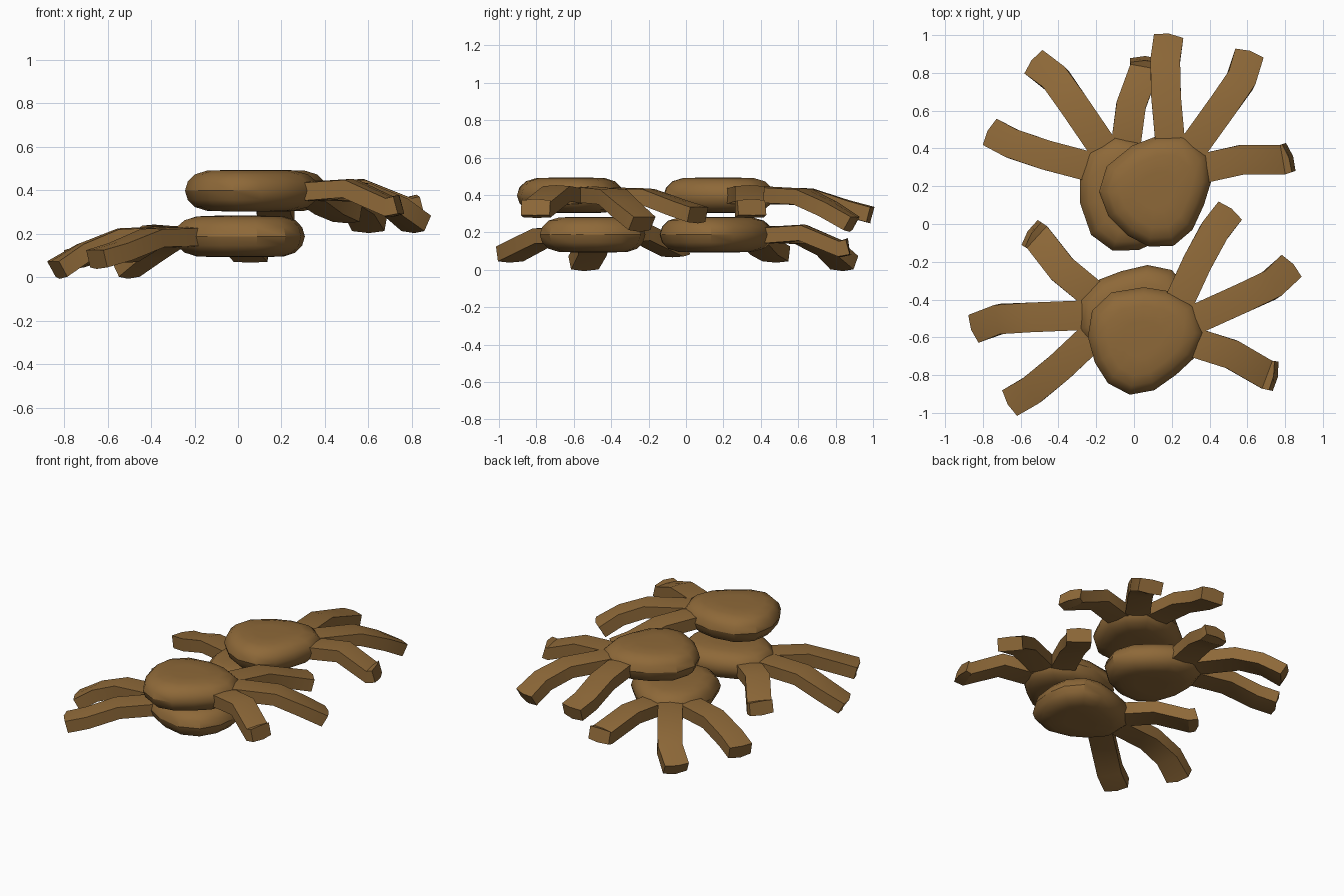
import bpy, bmesh, math
from mathutils import Vector, Matrix

if "Cube" in bpy.data.objects:
    bpy.data.objects.remove(bpy.data.objects["Cube"])

mat = bpy.data.materials.new("brown")
mat.diffuse_color = (0.27, 0.14, 0.04, 1)
mat.use_nodes = True
mat.node_tree.nodes["Principled BSDF"].inputs["Base Color"].default_value = mat.diffuse_color

# Palm outline (x, y) in the frame of one fan
OUTLINE = [(.29, .06), (.27, .20), (.15, .30), (0, .295), (-.13, .245), (-.265, .135),
           (-.305, 0), (-.255, -.13), (-.155, -.23), (-.04, -.29), (.09, -.285),
           (.19, -.2), (.25, -.07)]
# Palm section: (outline scale, height from middle)
SECTION = [(.35, .095), (.65, .092), (.84, .075), (.955, .042), (1, 0)]
MID_Z = .188

# Finger centre lines, running from inside the palm to the tip
FINGERS = {
    "long_finger": [(.08, .10, .19), (.07, .28, .185), (.05, .50, .18),
                    (.045, .69, .118), (.062, .815, .085)],
    "middle_finger": [(.10, .12, .19), (.21, .26, .19), (.35, .455, .18),
                      (.445, .59, .115), (.485, .715, .038)],
    "short_finger": [(.12, .09, .19), (.27, .13, .185), (.45, .17, .197),
                     (.665, .17, .112), (.70, .182, .122)],
}
# Fans: origin x, y, raise, turn in degrees
FANS = {
    "upper_back": (.12, .17, .21, 0),
    "lower_back": (-.01, .146, 0, 70),
    "upper_front": (.042, -.612, .21, -30),
    "lower_front": (.031, -.49, 0, 128),
}


def make_object(name, bm, matrix):
    bmesh.ops.recalc_face_normals(bm, faces=bm.faces)
    me = bpy.data.meshes.new(name)
    bm.to_mesh(me)
    bm.free()
    me.transform(matrix)
    me.materials.append(mat)
    ob = bpy.data.objects.new(name, me)
    bpy.context.collection.objects.link(ob)
    bpy.ops.object.select_all(action='DESELECT')
    ob.select_set(True)
    bpy.context.view_layer.objects.active = ob
    bpy.ops.object.shade_smooth_by_angle(angle=math.radians(32))


def loft(rings):
    bm = bmesh.new()
    loops = [[bm.verts.new(p) for p in ring] for ring in rings]
    n = len(loops[0])
    for a, b in zip(loops, loops[1:]):
        for i in range(n):
            j = (i + 1) % n
            bm.faces.new((a[i], a[j], b[j], b[i]))
    bm.faces.new(loops[0])
    bm.faces.new(loops[-1][::-1])
    return bm


def palm():
    # rounded disc: the section repeated above and below the rim
    section = SECTION + [(s, -h) for s, h in SECTION[-2::-1]]
    return loft([[(x * s, y * s, MID_Z + h) for x, y in OUTLINE] for s, h in section])


def finger(points, width=.157, thick=.082):
    # box section with a slightly crowned top, swept along the path
    pts = [Vector(p) for p in points]
    w, t = width / 2, thick / 2
    profile = [(-w, -t), (0, -t - .004), (w, -t), (w, t), (0, t + .005), (-w, t)]
    rings = []
    for i, p in enumerate(pts):
        a = (p - pts[max(i - 1, 0)]).normalized()
        b = (pts[min(i + 1, len(pts) - 1)] - p).normalized()
        d = (a + b).normalized()
        side = d.cross(Vector((0, 0, 1))).normalized()
        up = side.cross(d)
        rings.append([p + side * x + up * z for x, z in profile])
    # blunt point in the middle of the tip
    for k in (1, 4):
        rings[-1][k] += d * .012
    return loft(rings)


# Four overlapping fans, each a palm with three fingers
for fan, (x, y, z, turn) in FANS.items():
    m = Matrix.Translation((x, y, z)) @ Matrix.Rotation(math.radians(turn), 4, 'Z')
    make_object(fan + "_palm", palm(), m)
    for name, path in FINGERS.items():
        make_object(fan + "_" + name, finger(path), m)
